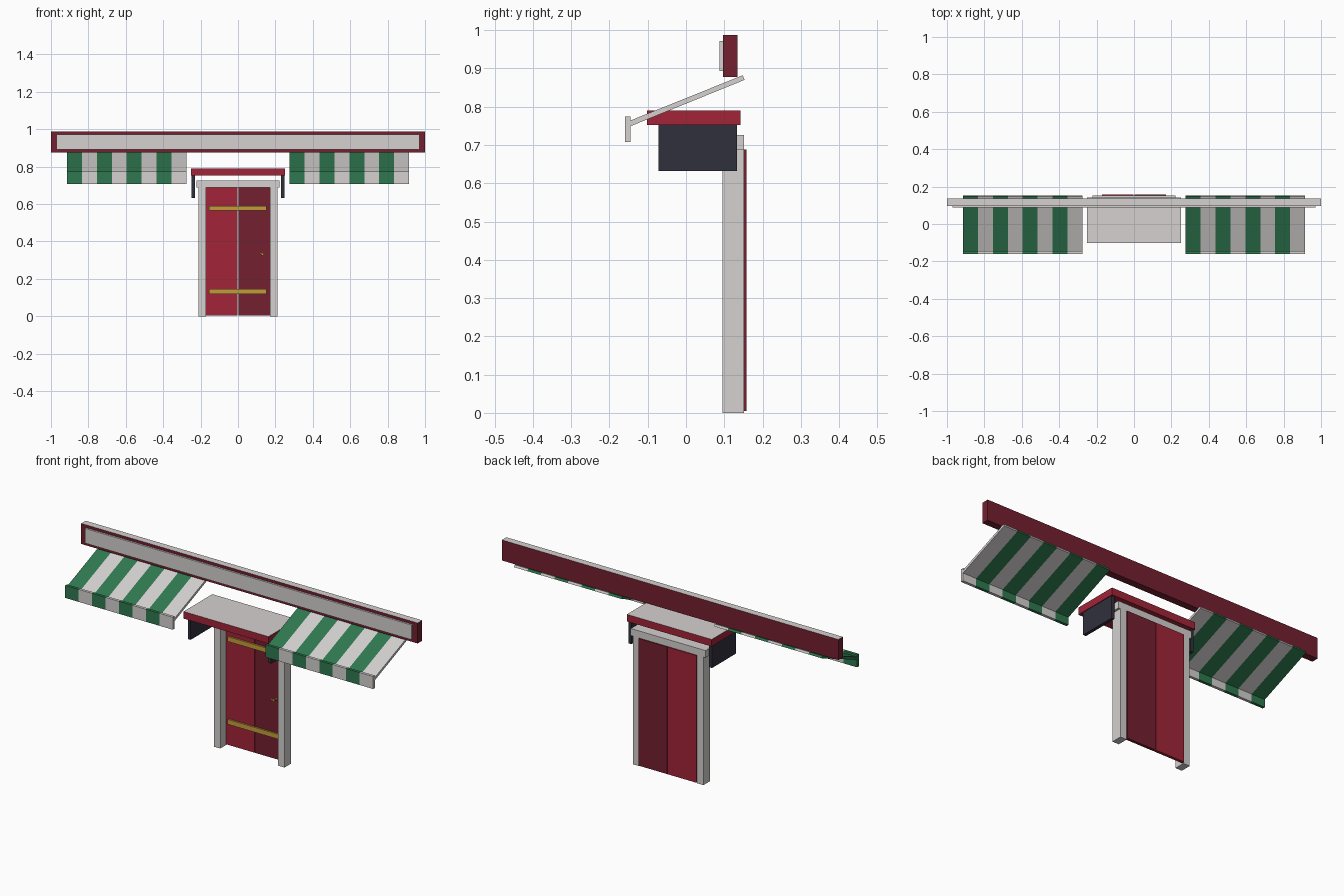
import bpy
import bmesh
from mathutils import Matrix, Vector

default = bpy.data.objects.get("Cube")
if default:
    bpy.data.objects.remove(default, do_unlink=True)


def make_material(name, rgb):
    mat = bpy.data.materials.new(name)
    colour = (*rgb, 1.0)
    mat.diffuse_color = colour
    mat.use_nodes = True
    bsdf = next(n for n in mat.node_tree.nodes if n.type == "BSDF_PRINCIPLED")
    bsdf.inputs["Base Color"].default_value = colour
    bsdf.inputs["Roughness"].default_value = 0.8
    return mat


WHITE = make_material("off white", (0.66, 0.64, 0.63))
RED = make_material("red", (0.36, 0.018, 0.04))
DARK_RED = make_material("dark red", (0.175, 0.014, 0.028))
GREEN = make_material("awning green", (0.028, 0.19, 0.08))
NAVY = make_material("dark slate", (0.03, 0.03, 0.046))
GOLD = make_material("brass", (0.55, 0.33, 0.045))


def finish(name, bm, materials):
    bmesh.ops.recalc_face_normals(bm, faces=bm.faces)
    mesh = bpy.data.meshes.new(name)
    bm.to_mesh(mesh)
    bm.free()
    for mat in materials:
        mesh.materials.append(mat)
    obj = bpy.data.objects.new(name, mesh)
    bpy.context.collection.objects.link(obj)
    return obj


def box(name, x, y, z, mat, top=None):
    """Box from (min, max) ranges, with an optional second colour on top."""
    bm = bmesh.new()
    size = Vector((x[1] - x[0], y[1] - y[0], z[1] - z[0]))
    centre = Vector((sum(x), sum(y), sum(z))) / 2
    bmesh.ops.create_cube(
        bm, size=1, matrix=Matrix.Translation(centre) @ Matrix.Diagonal((*size, 1)))
    if top:
        for face in bm.faces:
            face.material_index = int(face.normal.z > 0.5)
    return finish(name, bm, [mat, top] if top else [mat])


def awning(name, x_start, stripes=8, width=0.08):
    """Sloping sheet and front valance, striped along x."""
    profile = [(-0.16, 0.708), (-0.16, 0.775), (-0.145, 0.775), (-0.145, 0.764),
               (0.148, 0.882), (0.153, 0.87), (-0.145, 0.749), (-0.145, 0.708)]
    bm = bmesh.new()
    rings = [[bm.verts.new((x_start + i * width, y, z)) for y, z in profile]
             for i in range(stripes + 1)]
    n = len(profile)
    for i in range(stripes):
        a, b = rings[i], rings[i + 1]
        for j in range(n):
            k = (j + 1) % n
            bm.faces.new((a[j], a[k], b[k], b[j])).material_index = i % 2
    bm.faces.new(rings[0])
    bm.faces.new(rings[-1]).material_index = (stripes - 1) % 2
    return finish(name, bm, [GREEN, WHITE])


# Long sign board with a raised front panel
box("sign_board", (-1, 1), (0.097, 0.135), (0.877, 0.987), DARK_RED, WHITE)
box("sign_panel", (-0.97, 0.97), (0.087, 0.097), (0.893, 0.972), WHITE)

# Striped awnings, both starting green at the -x end
awning("right_awning", -0.915)
awning("left_awning", 0.275)

# Door canopy
box("canopy_roof", (-0.252, 0.252), (-0.102, 0.142), (0.752, 0.79), RED, WHITE)

# Paired canopy brackets and door posts
for side, s in (("left", 1), ("right", -1)):
    box(side + "_canopy_bracket", sorted((0.231 * s, 0.248 * s)),
        (-0.072, 0.133), (0.632, 0.752), NAVY)
    box(side + "_door_post", sorted((0.172 * s, 0.21 * s)),
        (0.095, 0.152), (0, 0.69), WHITE)
    box(side + "_door_leaf", sorted((0.002 * s, 0.172 * s)),
        (0.143, 0.158), (0.005, 0.688), DARK_RED if s > 0 else RED)
box("door_lintel", (-0.222, 0.222), (0.095, 0.152), (0.688, 0.726), WHITE)

# Brass straps and handle
for label, z in (("lower", 0.133), ("upper", 0.578)):
    box(label + "_door_strap", (-0.155, 0.152), (0.134, 0.144),
        (z - 0.013, z + 0.013), GOLD)
bm = bmesh.new()
bmesh.ops.create_cone(
    bm, cap_ends=True, segments=8, radius1=0.006, radius2=0.006, depth=0.03,
    matrix=Matrix.Translation((0.13, 0.13, 0.33)) @ Matrix.Rotation(1.5708, 4, "X"))
finish("handle_stem", bm, [GOLD])
box("handle_lever", (0.116, 0.14), (0.112, 0.12), (0.33, 0.338), GOLD)
